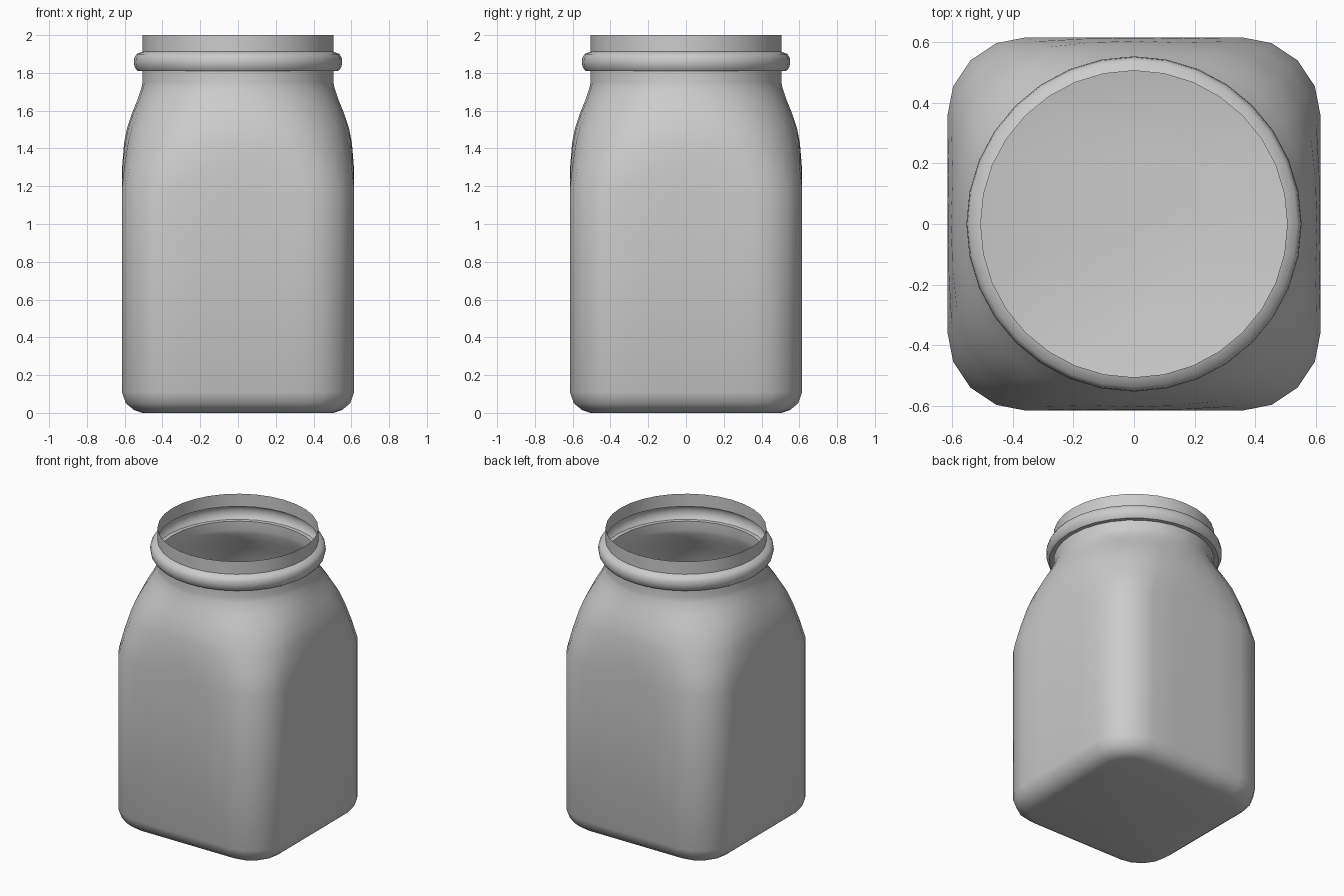
import bpy, bmesh, math

if "Cube" in bpy.data.objects:
    bpy.data.objects.remove(bpy.data.objects["Cube"], do_unlink=True)

SEGS = 4  # segments per side and per corner


def square_points(half, corner):
    """Rounded square, starting at the middle of the corner-free +x side."""
    flat = half - corner
    pts = []
    for quarter in range(4):
        turn = quarter * math.pi / 2
        local = [(half, flat * (2 * i / SEGS - 1)) for i in range(SEGS)]
        for i in range(SEGS):
            a = math.pi / 2 * i / SEGS
            local.append((flat + corner * math.cos(a), flat + corner * math.sin(a)))
        for x, y in local:
            pts.append((x * math.cos(turn) - y * math.sin(turn),
                        x * math.sin(turn) + y * math.cos(turn)))
    return pts


def ring_points(half, corner, roundness):
    """Blend from the rounded square to a circle of the same width."""
    square = square_points(half, corner)
    step = 2 * math.pi / len(square)
    out = []
    for i, (x, y) in enumerate(square):
        a = step * i - math.pi / 8
        out.append((x + (half * math.cos(a) - x) * roundness,
                    y + (half * math.sin(a) - y) * roundness))
    return out


# Height, half width, corner radius, roundness
base = [(0, .505, .15, 0), (.015, .55, .195, 0), (.05, .593, .238, 0), (.11, .615, .26, 0)]
shoulder = [(1.18, .615, .26, 0), (1.31, .613, .26, .25), (1.43, .603, .26, .46),
            (1.51, .587, .26, .58), (1.59, .56, .26, .72), (1.66, .531, .26, .87),
            (1.72, .511, .26, 1)]
neck = [(1.75, .505), (1.81, .505), (1.81, .532), (1.828, .546), (1.855, .552),
        (1.88, .549), (1.9, .537), (1.912, .505), (2, .505)]
profile = base + shoulder + [(z, r, .26, 1) for z, r in neck]

# Open, thin-walled jar lofted through the rings
bm = bmesh.new()
rings = [[bm.verts.new((x, y, z)) for x, y in ring_points(h, c, t)]
         for z, h, c, t in profile]
for low, high in zip(rings, rings[1:]):
    n = len(low)
    for i in range(n):
        j = (i + 1) % n
        bm.faces.new((low[i], low[j], high[j], high[i]))
bm.faces.new(list(reversed(rings[0])))
mesh = bpy.data.meshes.new("jar_body")
bm.to_mesh(mesh)
bm.free()
jar = bpy.data.objects.new("jar_body", mesh)
bpy.context.collection.objects.link(jar)

# Plain grey material
grey = bpy.data.materials.new("light_grey")
grey.use_nodes = True
color = (.6, .6, .6, 1)
grey.diffuse_color = color
grey.node_tree.nodes["Principled BSDF"].inputs["Base Color"].default_value = color
mesh.materials.append(grey)

bpy.context.view_layer.objects.active = jar
jar.select_set(True)
bpy.ops.object.shade_smooth_by_angle(angle=math.radians(45))
